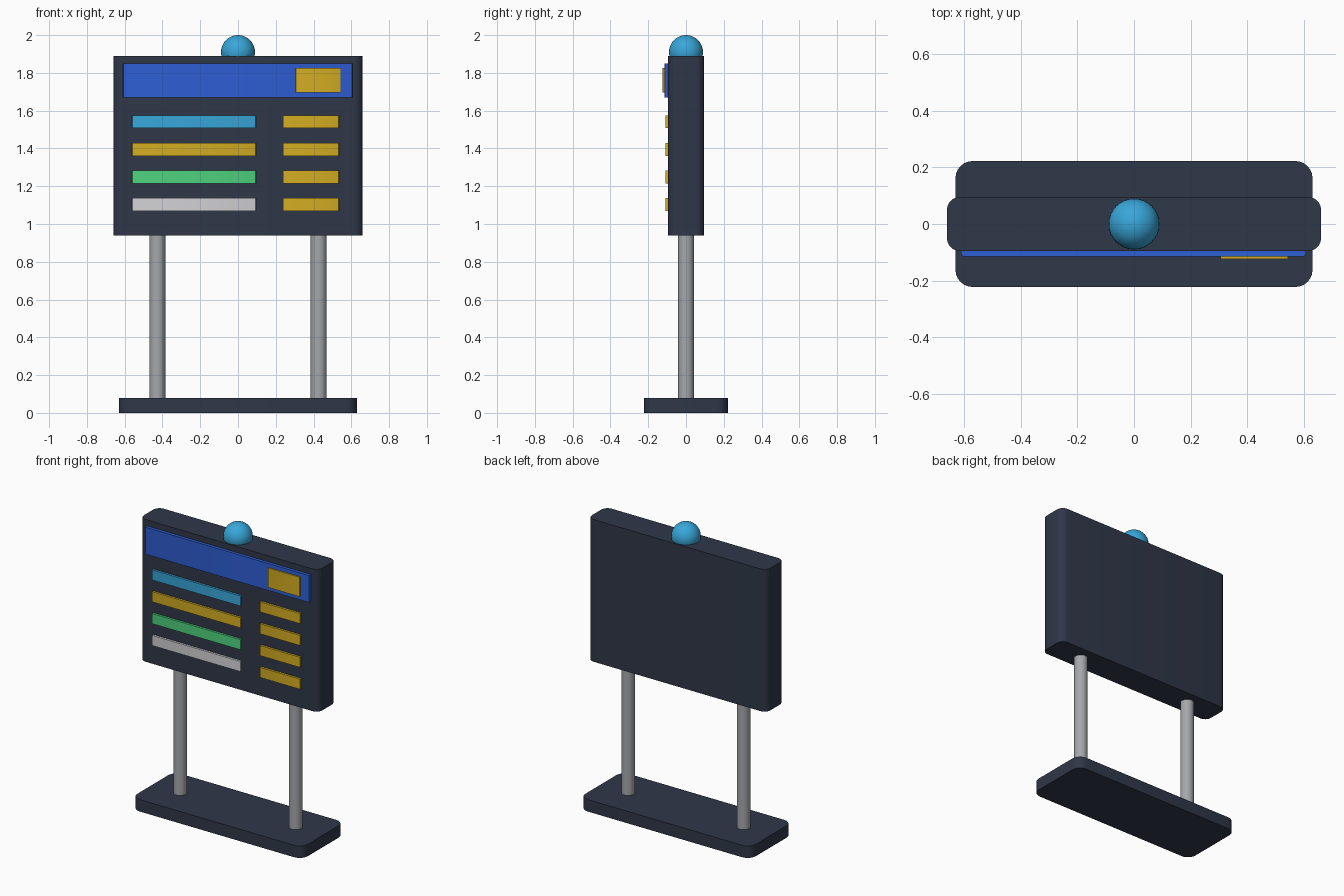
import bpy
import bmesh
from math import radians

cube = bpy.data.objects.get("Cube")
if cube:
    bpy.data.objects.remove(cube, do_unlink=True)


def material(name, rgb):
    """Flat material from 0-255 display values, converted to linear."""
    lin = [((c / 255 + 0.055) / 1.055) ** 2.4 for c in rgb]
    mat = bpy.data.materials.new(name)
    mat.use_nodes = True
    mat.diffuse_color = (*lin, 1)
    mat.node_tree.nodes["Principled BSDF"].inputs["Base Color"].default_value = (*lin, 1)
    return mat


navy = material("dark navy", (47, 55, 72))
steel = material("steel grey", (165, 167, 171))
blue = material("royal blue", (46, 94, 212))
gold = material("gold", (211, 172, 34))
cyan = material("sky blue", (56, 166, 217))
green = material("green", (78, 210, 126))
white = material("pale grey", (210, 210, 214))


def finish(name, bm, mat):
    mesh = bpy.data.meshes.new(name)
    bm.to_mesh(mesh)
    bm.free()
    mesh.materials.append(mat)
    obj = bpy.data.objects.new(name, mesh)
    bpy.context.collection.objects.link(obj)
    bpy.ops.object.select_all(action="DESELECT")
    obj.select_set(True)
    bpy.context.view_layer.objects.active = obj
    bpy.ops.object.shade_smooth_by_angle(angle=radians(35))
    return obj


def slab(name, x, y, z, mat, radius=0, segments=6):
    """Box between (min, max) extents with rounded upright edges."""
    bm = bmesh.new()
    bmesh.ops.create_cube(bm, size=1)
    for v in bm.verts:
        for i, (low, high) in enumerate((x, y, z)):
            v.co[i] = low if v.co[i] < 0 else high
    if radius:
        upright = [e for e in bm.edges if abs(e.verts[0].co.z - e.verts[1].co.z) > 0.01]
        bmesh.ops.bevel(bm, geom=upright, offset=radius, segments=segments,
                        profile=0.5, affect="EDGES")
    return finish(name, bm, mat)


# Base and display cabinet
slab("base", (-0.63, 0.63), (-0.222, 0.222), (0, 0.08), navy, 0.06)
slab("cabinet", (-0.66, 0.66), (-0.095, 0.095), (0.94, 1.89), navy, 0.045)

# Support posts
for side, x in (("left", 0.427), ("right", -0.427)):
    bm = bmesh.new()
    bmesh.ops.create_cone(bm, cap_ends=True, segments=24, radius1=0.042,
                          radius2=0.042, depth=0.9)
    bmesh.ops.translate(bm, verts=bm.verts, vec=(x, 0, 0.51))
    finish(side + "_post", bm, steel)

# Beacon on top
bm = bmesh.new()
bmesh.ops.create_uvsphere(bm, u_segments=32, v_segments=16, radius=0.09)
bmesh.ops.translate(bm, verts=bm.verts, vec=(0, 0, 1.91))
finish("beacon", bm, cyan)

# Header strip and its badge
slab("header", (-0.61, 0.607), (-0.115, -0.085), (1.67, 1.85), blue, 0.01, 2)
slab("header_badge", (0.305, 0.543), (-0.124, -0.105), (1.695, 1.825), gold, 0.004, 2)

# Information rows
for i, mat in enumerate((cyan, gold, green, white)):
    z = 1.541 - i * 0.146
    span = (z - 0.034, z + 0.034)
    slab(f"row_bar_{i + 1}", (-0.56, 0.094), (-0.109, -0.085), span, mat, 0.005, 2)
    slab(f"row_status_{i + 1}", (0.238, 0.534), (-0.109, -0.085), span, gold, 0.005, 2)
